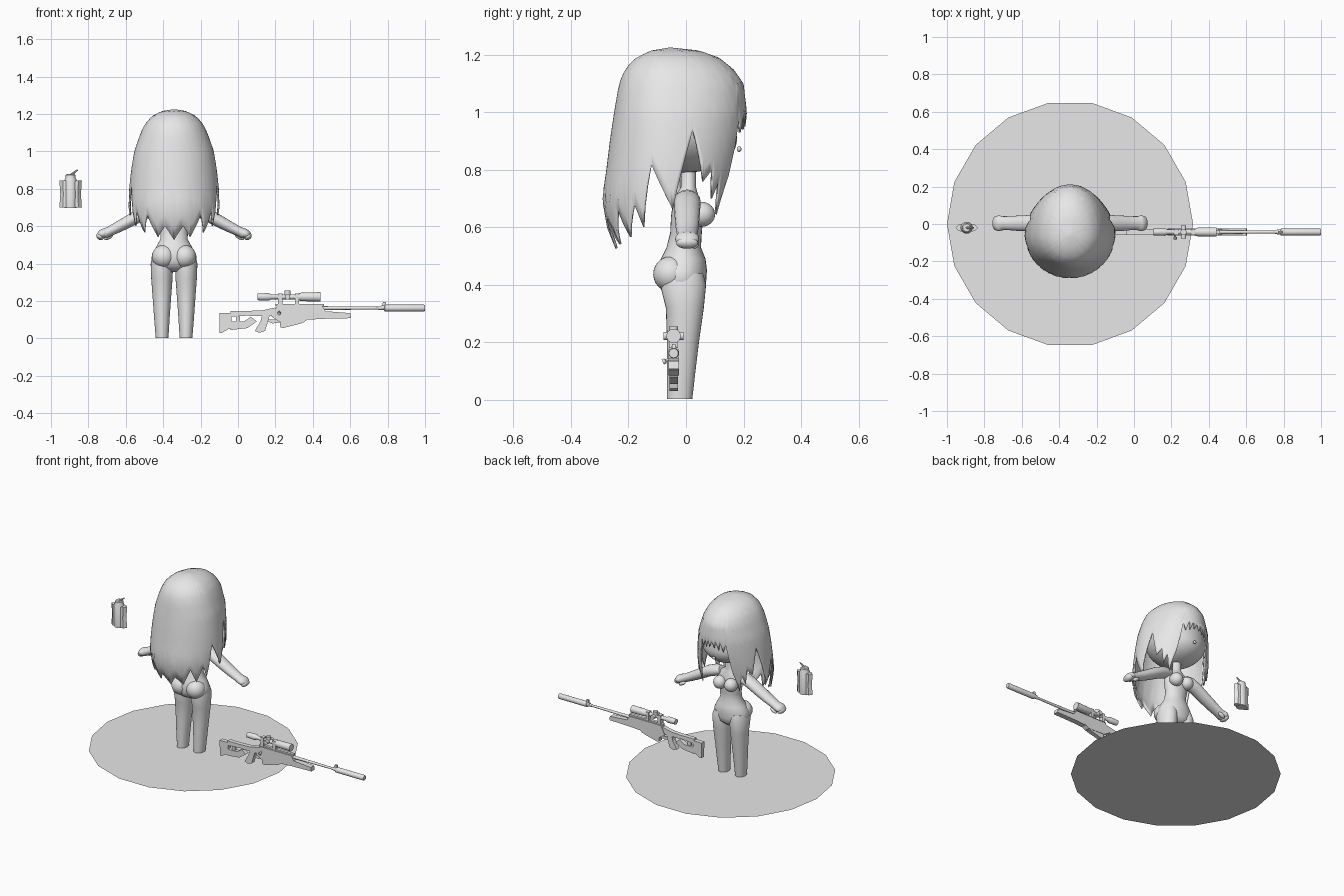
import bpy, bmesh, math
from mathutils import Vector, Matrix

cube = bpy.data.objects.get("Cube")
if cube:
    bpy.data.objects.remove(cube, do_unlink=True)

GREY = bpy.data.materials.new("plain grey")
GREY.use_nodes = True
tone = (0.8, 0.8, 0.8, 1)
GREY.diffuse_color = tone
GREY.node_tree.nodes["Principled BSDF"].inputs["Base Color"].default_value = tone

CX = -0.342          # centre line of the figure
GUN_Y = -0.043       # centre plane of the rifle


def finish(name, bm, smooth=40):
    bmesh.ops.recalc_face_normals(bm, faces=bm.faces)
    mesh = bpy.data.meshes.new(name)
    bm.to_mesh(mesh)
    bm.free()
    mesh.materials.append(GREY)
    ob = bpy.data.objects.new(name, mesh)
    bpy.context.collection.objects.link(ob)
    if smooth:
        bpy.ops.object.select_all(action='DESELECT')
        ob.select_set(True)
        bpy.context.view_layer.objects.active = ob
        bpy.ops.object.shade_smooth_by_angle(angle=math.radians(smooth))
    return ob


def loft(name, rings, smooth=40):
    bm = bmesh.new()
    loops = [[bm.verts.new(p) for p in ring] for ring in rings]
    n = len(loops[0])
    for a, b in zip(loops, loops[1:]):
        for i in range(n):
            j = (i + 1) % n
            bm.faces.new((a[i], a[j], b[j], b[i]))
    bm.faces.new(loops[0])
    bm.faces.new(loops[-1])
    return finish(name, bm, smooth)


def body_ring(z, cx, hx, back, front, n=28):
    cy, hy = (front + back) / 2, (front - back) / 2
    return [(cx + hx * math.cos(t), cy + hy * math.sin(t), z)
            for t in (math.tau * i / n for i in range(n))]


def lathe(name, start, axis, profile, n=20):
    """Round part: profile of (distance along axis, radius)."""
    turn = Vector(axis).to_track_quat('Z', 'Y')
    return loft(name, [[Vector(start) + turn @ Vector(
        (r * math.cos(math.tau * i / n), r * math.sin(math.tau * i / n), d))
        for i in range(n)] for d, r in profile])


def blob(name, centre, radii, tilt=0):
    bm = bmesh.new()
    bmesh.ops.create_uvsphere(bm, u_segments=28, v_segments=18, radius=1)
    bm.transform(Matrix.Translation(centre) @ Matrix.Rotation(tilt, 4, 'Y')
                 @ Matrix.Diagonal((*radii, 1)))
    return finish(name, bm, 80)


def plate(name, outline, half=0.015):
    """Side profile (x, z) given thickness across the rifle."""
    return loft(name, [[(x, GUN_Y + s * half, z) for x, z in outline]
                       for s in (-1, 1)], 0)


def interp(table, v):
    for a, b in zip(table, table[1:]):
        if v <= b[0]:
            k = (v - a[0]) / (b[0] - a[0])
            return [p + (q - p) * k for p, q in zip(a, b)][1:]
    return list(table[-1][1:])


# Ground disc
bm = bmesh.new()
bmesh.ops.create_circle(bm, cap_ends=True, segments=18, radius=0.658,
                        matrix=Matrix.Translation((CX, 0, 0)) @ Matrix.Rotation(math.pi / 2, 4, 'Z'))
finish("ground_disc", bm, 0)

# Hair shell: outline by height (z, half width, back, front), hem by angle from the face
SHELL = [(.53, .2, -.245, .13), (.6, .228, -.275, .14), (.7, .243, -.292, .16),
         (.8, .24, -.277, .185), (.9, .229, -.265, .203), (1, .213, -.25, .212),
         (1.1, .178, -.233, .2), (1.15, .153, -.212, .165), (1.19, .115, -.175, .115),
         (1.215, .065, -.12, .045), (1.225, .004, -.06, -.05)]
HEM = [(0, .99), (5, .95), (7.5, 1), (12.5, .94), (15, 1), (20, .93), (25, .98), (30, .78),
       (37.5, .645), (42.5, .76), (47.5, .7), (52.5, .8), (60, .76), (72.5, .94),
       (87.5, .66), (107.5, .82), (115, .6), (122.5, .68), (132.5, .565), (142.5, .66),
       (155, .54), (167.5, .6), (180, .525)]
COLS, ROWS = 144, 18
rings = []
bm = bmesh.new()
for r in range(ROWS + 1):
    ring = []
    for c in range(COLS):
        deg = 360 * c / COLS
        hem = interp(HEM, min(deg, 360 - deg))[0]
        z = 1.225 - (1.225 - hem) * (r / ROWS) ** 1.9
        hx, back, front = interp(SHELL, max(z, .53))
        a = math.radians(deg)
        mid = -0.055
        hy = front - mid if math.cos(a) > 0 else mid - back
        ring.append(bm.verts.new((CX + hx * math.sin(a), mid + hy * math.cos(a), z)))
    rings.append(ring)
for a, b in zip(rings, rings[1:]):
    for i in range(COLS):
        bm.faces.new((a[i], a[i - 1], b[i - 1], b[i]))
bm.faces.new(rings[0])
hair = finish("hair", bm, 60)
mod = hair.modifiers.new("thickness", 'SOLIDIFY')
mod.thickness = 0.008

# Head with a full cheek line and small chin
bm = bmesh.new()
bmesh.ops.create_uvsphere(bm, u_segments=36, v_segments=24, radius=1)
for v in bm.verts:
    low = max(0, -v.co.z)
    v.co = Vector((CX + v.co.x * (.195 - .02 * low),
                   -.005 + v.co.y * .18 + .03 * low * max(0, v.co.y),
                   .93 + v.co.z * (.14 if v.co.z < 0 else .22)))
finish("head", bm, 80)
blob("nose", (CX, .185, .872), (.012, .008, .01))

# Torso
TORSO = [(.355, .04, -.04, .04), (.38, .105, -.085, .066), (.41, .122, -.098, .07),
         (.45, .118, -.1, .073), (.49, .095, -.088, .068), (.53, .073, -.068, .052),
         (.58, .074, -.055, .055), (.64, .088, -.052, .06), (.69, .09, -.045, .05),
         (.72, .055, -.03, .04), (.74, .03, -.018, .035), (.83, .028, -.015, .035)]
loft("torso", [body_ring(z, CX, hx, b, f) for z, hx, b, f in TORSO], 60)

# Limbs and paired forms
LEG = [(.003, .064, .034, -.066, .022), (.1, .065, .041, -.066, .033),
       (.2, .065, .048, -.066, .045), (.32, .065, .057, -.07, .062),
       (.4, .065, .06, -.09, .07), (.44, .062, .05, -.08, .06)]
ARM = [(.06, .705, .03, .035), (.1, .695, .037, .046), (.16, .672, .036, .046),
       (.23, .632, .033, .043), (.29, .6, .03, .04), (.345, .572, .026, .035),
       (.375, .56, .028, .04)]
for s, side in ((1, "left"), (-1, "right")):
    loft(side + "_leg", [body_ring(z, CX + s * c, h, b, f) for z, c, h, b, f in LEG], 60)
    lean = Vector((s * .5, 0, .87))
    loft(side + "_arm", [[Vector((CX + s * x, .004, z)) + lean * (r * math.cos(t))
                          + Vector((0, ry * math.sin(t), 0))
                          for t in (math.tau * i / 20 for i in range(20))]
                         for x, z, r, ry in ARM], 60)
    blob(side + "_palm", (CX + s * .38, .004, .56), (.034, .042, .025), s * .5)
    blob(side + "_fingers", (CX + s * .395, .004, .545), (.018, .038, .022), s * .9)
    blob(side + "_thumb", (CX + s * .35, .03, .542), (.026, .014, .012), s * .5)
    blob(side + "_buttock", (CX + s * .056, -.052, .437), (.062, .062, .062))
    blob(side + "_breast", (CX + s * .042, .055, .645), (.043, .046, .043))

# Rifle stock and body
plate("butt", [(-.1, .135), (-.035, .135), (-.035, .085), (-.02, .06), (-.05, .05),
               (-.085, .03), (-.098, .03)])
plate("cheek_rest", [(-.04, .147), (.07, .147), (.09, .125), (-.04, .115)])
plate("lower_stock_bar", [(-.04, .09), (.03, .09), (.07, .115), (.1, .09), (.05, .055), (-.04, .045)])
plate("stock_adjuster", [(-.012, .118), (.012, .118), (.012, .085), (-.012, .085)], .008)
plate("stock_neck", [(.06, .147), (.13, .15), (.2, .165), (.2, .12), (.06, .12)])
plate("grip", [(.13, .13), (.17, .125), (.16, .09), (.145, .04), (.115, .03), (.09, .04), (.12, .09)])
plate("trigger_guard", [(.16, .1), (.225, .1), (.225, .085), (.185, .08), (.16, .09)], .006)
plate("magazine", [(.225, .11), (.34, .11), (.34, .08), (.24, .055), (.225, .06)])
plate("fore_end", [(.18, .115), (.21, .175), (.45, .175), (.47, .145), (.6, .135), (.605, .108),
                   (.47, .105), (.37, .1), (.35, .085), (.22, .09)], .018)
plate("top_rail", [(.2, .185), (.46, .185), (.46, .172), (.2, .172)], .01)


def along(name, x, z, profile):
    return lathe(name, (x, GUN_Y, z), (1, 0, 0), profile)


along("barrel", .44, .162, [(0, .01), (.16, .009), (.34, .007)])
along("suppressor", .75, .162, [(0, .009), (.03, .01), (.035, .018), (.245, .018), (.25, .016)])
along("barrel_collar", .765, .164, [(0, .013), (.03, .013)])
plate("front_sight", [(.77, .17), (.775, .195), (.79, .195), (.795, .17)], .006)

# Scope with turrets and mounts
along("scope", .105, .222, [(0, .018), (.06, .02), (.075, .013), (.2, .013),
                            (.235, .023), (.335, .025)])
lathe("scope_top_turret", (.265, GUN_Y, .215), (0, 0, 1), [(0, .016), (.04, .016)])
lathe("scope_side_turrets", (.265, GUN_Y - .035, .222), (0, 1, 0), [(0, .014), (.07, .014)])
for i, x in enumerate((.215, .305)):
    plate("scope_mount_%d" % i, [(x, .24), (x + .022, .24), (x + .022, .18), (x, .18)], .016)
lathe("bolt_handle", (.22, GUN_Y, .15), (0, -1, -.5), [(0, .005), (.03, .005), (.032, .009), (.042, .009)])

# Canister with winged sleeve and lever
CAN = Vector((-.895, -.02, 0))
lathe("canister", CAN + Vector((0, 0, .698)), (0, 0, 1),
      [(0, .032), (.15, .032), (.16, .026), (.175, .026), (.18, .02)])
for s, side in ((1, "left"), (-1, "right")):
    loft(side + "_canister_wing", [[CAN + Vector((s * x * k, y, z)) for x, y in
         ((.025, -.02), (.042, -.018), (.06, 0), (.042, .018), (.025, .02))]
         for z, k in ((.7, 1), (.77, .92), (.845, 1))], 0)
lathe("canister_lever", CAN + Vector((-.01, 0, .865)), (.8, 0, .6), [(0, .008), (.06, .004)], 8)
